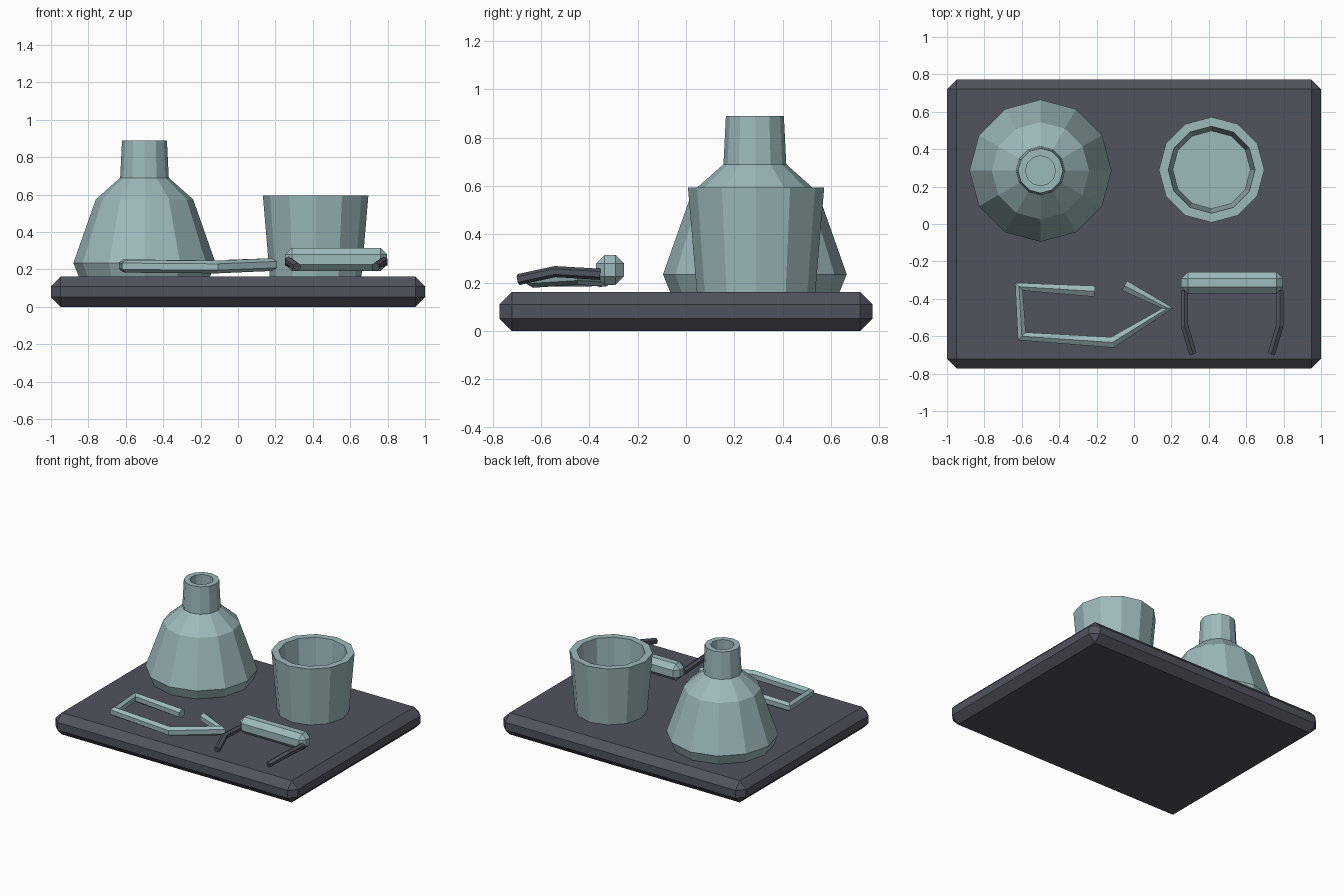
import bpy, bmesh, math
from mathutils import Vector

cube = bpy.data.objects.get("Cube")
if cube:
    bpy.data.objects.remove(cube, do_unlink=True)


def material(name, rgb):
    mat = bpy.data.materials.new(name)
    mat.use_nodes = True
    mat.diffuse_color = (*rgb, 1)
    mat.node_tree.nodes["Principled BSDF"].inputs["Base Color"].default_value = (*rgb, 1)
    return mat


GLASS = material("pale teal", (0.34, 0.49, 0.50))
DARK = material("slate grey", (0.08, 0.088, 0.112))


def finish(name, bm, mat):
    bmesh.ops.recalc_face_normals(bm, faces=bm.faces[:])
    mesh = bpy.data.meshes.new(name)
    bm.to_mesh(mesh)
    bm.free()
    mesh.materials.append(mat)
    obj = bpy.data.objects.new(name, mesh)
    bpy.context.collection.objects.link(obj)
    return obj


def skin(name, rings, mat):
    """Join rings of points into a capped, flat-shaded tube."""
    bm = bmesh.new()
    loops = [[bm.verts.new(p) for p in ring] for ring in rings]
    for a, b in zip(loops, loops[1:]):
        for i in range(len(a)):
            j = (i + 1) % len(a)
            bm.faces.new((a[i], a[j], b[j], b[i]))
    bm.faces.new(loops[0])
    bm.faces.new(loops[-1])
    return finish(name, bm, mat)


def lathe(name, centre, profile, mat, sides=12):
    cx, cy = centre
    angles = [math.tau * i / sides for i in range(sides)]
    return skin(name, [[(cx + r * math.cos(a), cy + r * math.sin(a), z) for a in angles]
                       for r, z in profile], mat)


def rod(name, path, radius, mat, sides=6):
    """Sweep a hexagon, one corner up, along a polyline."""
    pts = [Vector(p) for p in path]
    dirs = [(b - a).normalized() for a, b in zip(pts, pts[1:])]
    rings = []
    for i, p in enumerate(pts):
        tangent = (dirs[max(i - 1, 0)] + dirs[min(i, len(dirs) - 1)]).normalized()
        side = tangent.cross(Vector((0, 0, 1))).normalized()
        up = side.cross(tangent)
        rings.append([p + radius * (up * math.cos(math.tau * k / sides)
                                    + side * math.sin(math.tau * k / sides))
                      for k in range(sides)])
    return skin(name, rings, mat)


def bevelled_box(name, centre, size, bevel, mat):
    bm = bmesh.new()
    bmesh.ops.create_cube(bm, size=1)
    bmesh.ops.scale(bm, vec=size, verts=bm.verts[:])
    bmesh.ops.translate(bm, vec=centre, verts=bm.verts[:])
    obj = finish(name, bm, mat)
    mod = obj.modifiers.new("chamfer", 'BEVEL')
    mod.width = bevel
    mod.segments = 1
    mod.limit_method = 'NONE'
    return obj


# Tray
bevelled_box("tray", (0, 0, 0.081), (2, 1.545, 0.162), 0.052, DARK)

# Hollow vessels, outside from the base up, then down the inside
lathe("flask", (-0.5, 0.285),
      [(0.35, 0.16), (0.38, 0.235), (0.26, 0.575), (0.13, 0.69), (0.12, 0.89),
       (0.08, 0.89), (0.08, 0.69)], GLASS)
lathe("beaker", (0.415, 0.29),
      [(0.245, 0.16), (0.282, 0.595), (0.232, 0.595), (0.208, 0.21)], GLASS)

# Bent tubing
rod("bent_tube", [(-0.21, -0.36, 0.215), (-0.615, -0.335, 0.22), (-0.6, -0.6, 0.217),
                  (-0.115, -0.633, 0.213), (0.18, -0.45, 0.226), (-0.05, -0.33, 0.218)],
    0.034, GLASS)

# Goggles: lens bar and two folded arms
bevelled_box("goggle_lens", (0.525, -0.314, 0.253), (0.545, 0.116, 0.123), 0.035, GLASS)
for name, s in (("right_goggle_arm", -1), ("left_goggle_arm", 1)):
    rod(name, [(0.525 + s * dx, y, z) for dx, y, z in
               ((0.255, -0.355, 0.235), (0.255, -0.542, 0.246), (0.21, -0.693, 0.213))],
        0.023, DARK)
